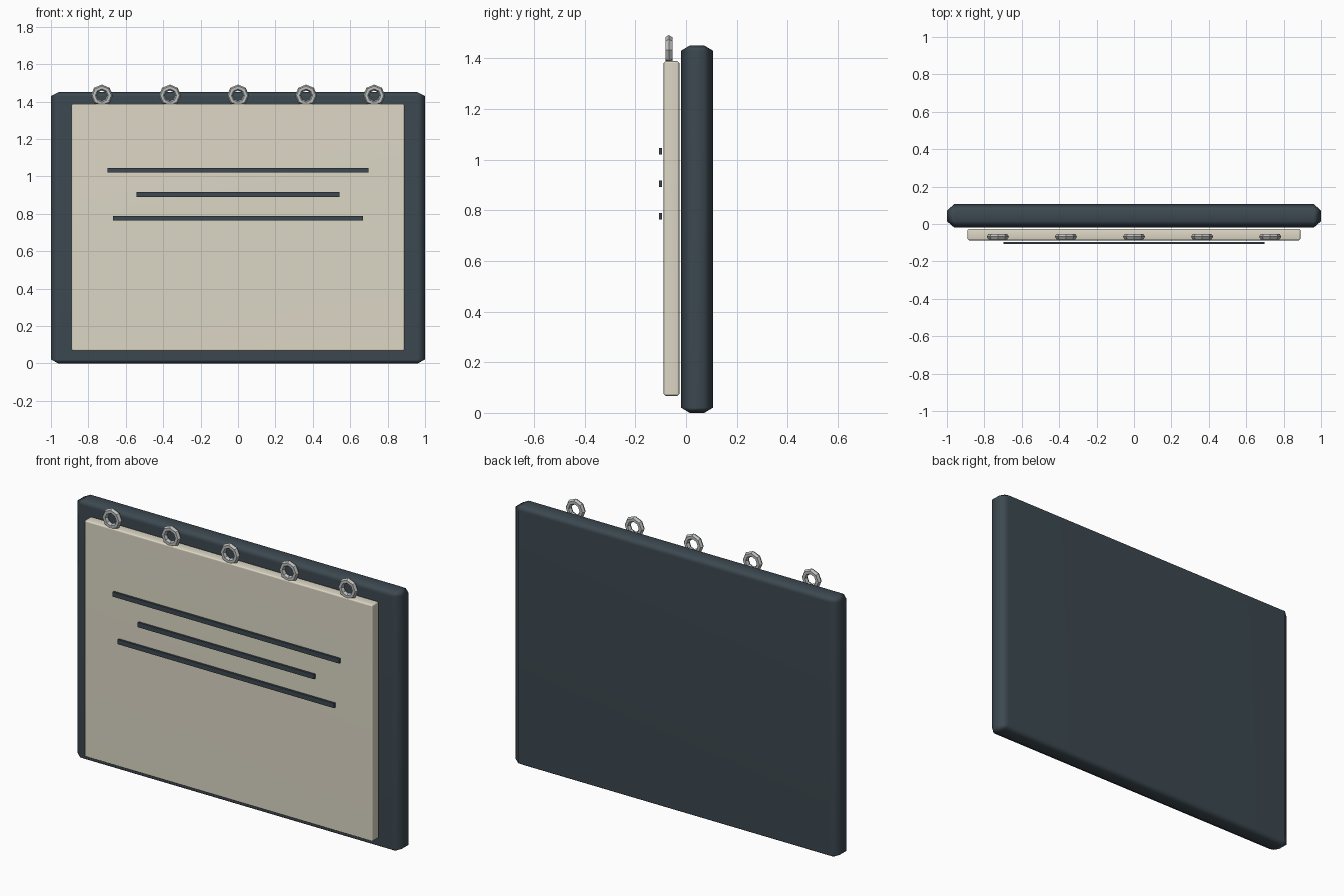
import bpy, bmesh
from math import pi
from mathutils import Vector

if "Cube" in bpy.data.objects:
    bpy.data.objects.remove(bpy.data.objects["Cube"])


def material(name, rgb):
    m = bpy.data.materials.new(name)
    m.diffuse_color = (*rgb, 1)
    m.use_nodes = True
    m.node_tree.nodes["Principled BSDF"].inputs["Base Color"].default_value = m.diffuse_color
    return m


DARK = material("dark_slate", (0.045, 0.065, 0.08))
PAPER = material("warm_paper", (0.72, 0.68, 0.56))
METAL = material("ring_metal", (0.50, 0.52, 0.51))


def slab(name, x, y, z, mat, bevel=None):
    """Box spanning the x, y, z ranges, with a chamfer size per axis."""
    lo, hi = Vector((x[0], y[0], z[0])), Vector((x[1], y[1], z[1]))
    b = Vector(bevel or (1, 1, 1))
    size, mid = hi - lo, (hi + lo) / 2
    bm = bmesh.new()
    bmesh.ops.create_cube(bm, size=1)
    bmesh.ops.scale(bm, vec=[s / k for s, k in zip(size, b)], verts=bm.verts)
    if bevel:
        bmesh.ops.bevel(bm, geom=bm.edges[:], offset=1, segments=1,
                        affect='EDGES', profile=0.5)
        bmesh.ops.scale(bm, vec=b, verts=bm.verts)
    me = bpy.data.meshes.new(name)
    bm.to_mesh(me)
    bm.free()
    me.materials.append(mat)
    ob = bpy.data.objects.new(name, me)
    ob.location = mid
    bpy.context.collection.objects.link(ob)
    if bevel:
        # soft chamfers, flat main faces
        for p in me.polygons:
            p.use_smooth = True
        ob.modifiers.new("weighted_normals", 'WEIGHTED_NORMAL')
    return ob


# Backing board and the sheet in front of it
slab("backing_board", (-1, 1), (-0.02, 0.107), (0, 1.45), DARK, (0.04, 0.035, 0.021))
slab("page", (-0.89, 0.89), (-0.088, -0.026), (0.067, 1.388), PAPER, (0.008, 0.008, 0.008))

# Ruled strips on the page
for i, (half, z) in enumerate([(0.698, 1.033), (0.544, 0.904), (0.667, 0.776)], 1):
    slab(f"ruled_strip_{i}", (-half, half), (-0.107, -0.095), (z - 0.013, z + 0.013), DARK)

# Binding rings along the top edge
for i in range(5):
    bpy.ops.mesh.primitive_torus_add(
        major_segments=8, minor_segments=6, major_radius=0.043, minor_radius=0.016,
        location=((i - 2) * 0.364, -0.068, 1.432), rotation=(pi / 2, 0, 0))
    ring = bpy.context.object
    ring.name = f"binding_ring_{i + 1}"
    ring.data.materials.append(METAL)
